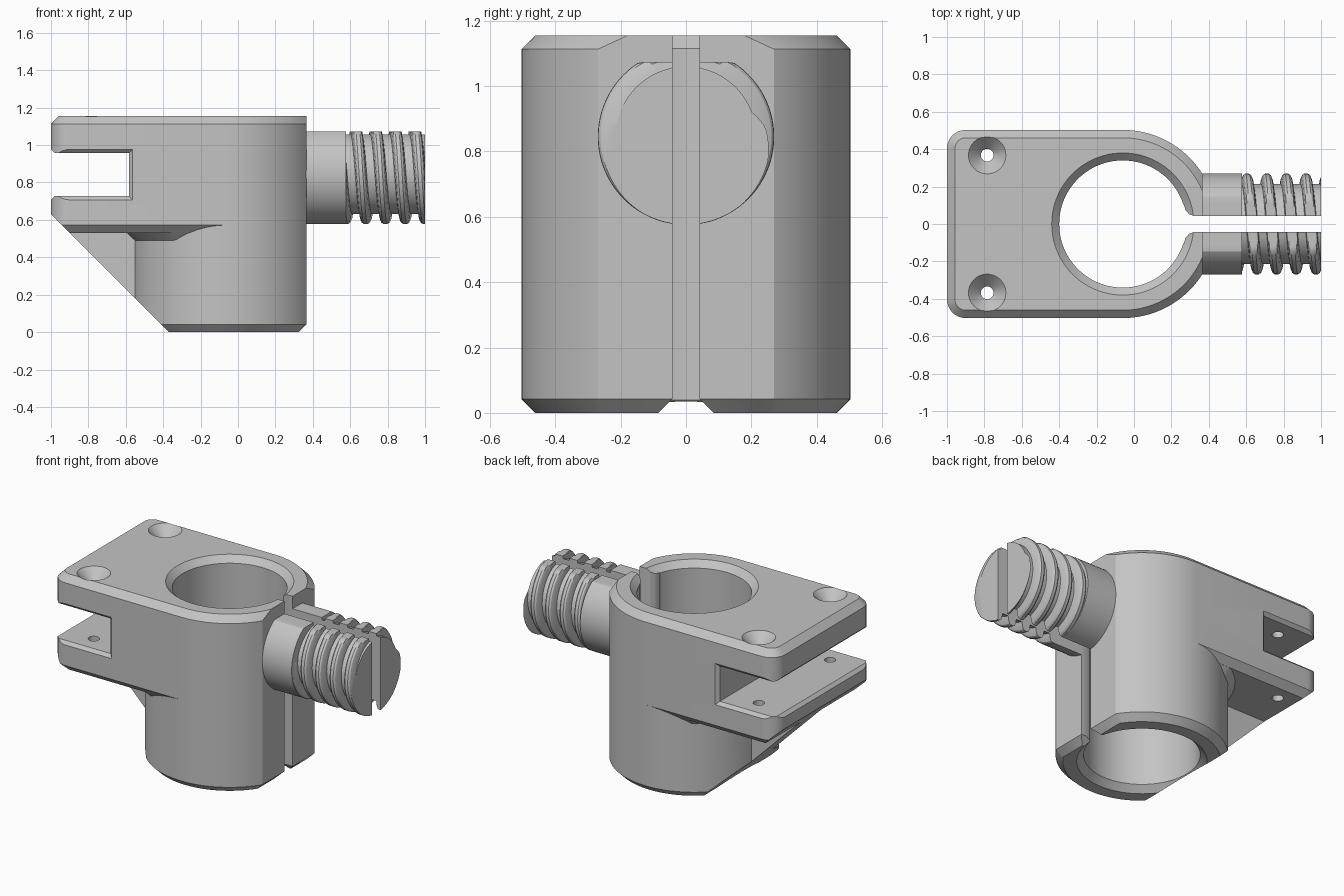
import bpy, bmesh
from math import pi, cos, sin, acos, radians

cube = bpy.data.objects.get("Cube")
if cube:
    bpy.data.objects.remove(cube, do_unlink=True)

grey = bpy.data.materials.new("plain grey")
grey.use_nodes = True
grey.diffuse_color = (0.55, 0.55, 0.55, 1)
grey.node_tree.nodes["Principled BSDF"].inputs["Base Color"].default_value = grey.diffuse_color

CX, R, FLAT, CH = -0.06, 0.503, 0.365, 0.042   # barrel centre, radius, flat, chamfer
TOP, BORE, SLIT = 1.155, 0.34, 0.042
SZ, SR, PITCH = 0.845, 0.27, 0.105             # stud axis height, radius, thread pitch


def loft(name, rings):
    """Skin a list of equal-length 3D rings into a solid."""
    bm = bmesh.new()
    rows = [[bm.verts.new(p) for p in ring] for ring in rings]
    n = len(rows[0])
    for a, b in zip(rows, rows[1:]):
        for i in range(n):
            j = (i + 1) % n
            bm.faces.new((a[i], a[j], b[j], b[i]))
    bm.faces.new(rows[0][::-1])
    bm.faces.new(rows[-1])
    bmesh.ops.remove_doubles(bm, verts=bm.verts, dist=1e-5)
    bmesh.ops.recalc_face_normals(bm, faces=bm.faces)
    mesh = bpy.data.meshes.new(name)
    bm.to_mesh(mesh)
    bm.free()
    mesh.materials.append(grey)
    obj = bpy.data.objects.new(name, mesh)
    bpy.context.collection.objects.link(obj)
    return obj


def combine(target, other, mode):
    """Apply a boolean and drop the helper."""
    mod = target.modifiers.new("bool", 'BOOLEAN')
    mod.operation, mod.object, mod.solver = mode, other, 'EXACT'
    bpy.context.view_layer.update()
    deps = bpy.context.evaluated_depsgraph_get()
    mesh = bpy.data.meshes.new_from_object(target.evaluated_get(deps))
    target.modifiers.clear()
    target.data = mesh
    bpy.data.objects.remove(other, do_unlink=True)


def at_z(pts, z):
    return [(x, y, z) for x, y in pts]


def prism_z(name, pts, z0, z1):
    return loft(name, [at_z(pts, z0), at_z(pts, z1)])


def box(name, x0, x1, y, z0, z1):
    return prism_z(name, [(x0, -y), (x1, -y), (x1, y), (x0, y)], z0, z1)


def arc(x, y, r, a0, a1, n):
    return [(x + r * cos(a0 + (a1 - a0) * i / n), y + r * sin(a0 + (a1 - a0) * i / n))
            for i in range(n + 1)]


def lathe(name, x, y, steps, n=96):
    return loft(name, [at_z(arc(x, y, r, 0, 2 * pi, n)[:-1], z) for r, z in steps])


def plate_ring(inset, z):
    """Rounded rectangle at one end, flattened round at the other."""
    r, c = R - inset, 0.1
    a = acos((FLAT - CX) / r)
    pts = arc(CX, 0, r, a, pi / 2, 20)
    pts += arc(-1 + c, R - c, c - inset, pi / 2, pi, 8)
    pts += arc(-1 + c, -R + c, c - inset, pi, 1.5 * pi, 8)
    pts += arc(CX, 0, r, -pi / 2, -a, 20)
    return at_z(pts, z)


def barrel_ring(inset, z):
    r = R - inset
    a = acos((FLAT - inset - CX) / r)
    pts = arc(CX, 0, r, a, pi / 2, 20) + arc(CX, 0, r, pi / 2, 1.5 * pi, 60)[1:-1]
    return at_z(pts + arc(CX, 0, r, -pi / 2, -a, 20), z)


def collar_ring(r, z, limit):
    pts = arc(CX, 0, r, pi / 2, 1.5 * pi, 60)
    return at_z([(x, max(-limit, min(limit, y))) for x, y in pts], z)


# Body: mounting plate, barrel, collar under the plate and central rib
body = loft("clamp_body", [plate_ring(CH, 0.53), plate_ring(0, 0.53 + CH),
                           plate_ring(0, TOP - CH), plate_ring(CH, TOP)])
barrel = loft("barrel", [barrel_ring(CH, 0), barrel_ring(0, CH), barrel_ring(0, 0.8)])
collar = loft("collar", [collar_ring(R - 0.002, 0.488, 0.418), collar_ring(0.543, 0.53, 0.46),
                         collar_ring(0.543, 0.55, 0.46)])
rib = box("rib", -0.97, -0.45, 0.11, 0.06, 0.65)
for part in (barrel, collar, rib):
    combine(body, part, 'UNION')

# Sloped underside at 45 degrees
slope = [(-1.6, -0.5), (0.13, -0.5), (-1.37, 1.0), (-1.6, 1.0)]
combine(body, loft("slope_cutter", [[(x, y, z) for x, z in slope] for y in (-1, 1)]), 'DIFFERENCE')


# Side slot between the two plates, with flared edges
def mouth(y, e):
    lo, hi, back = 0.727 - e, 0.957 + e, -0.583 + e
    pts = [(back, lo), (-0.98, lo), (-1.02, lo - 0.04), (-1.02, hi + 0.04), (-0.98, hi), (back, hi)]
    return [(x, y, z) for x, z in pts]


combine(body, loft("mouth_cutter", [mouth(-0.523, 0.04), mouth(-0.483, 0),
                                    mouth(0.483, 0), mouth(0.523, 0.04)]), 'DIFFERENCE')

# Bore with chamfered rims
combine(body, lathe("bore_cutter", CX, 0, [(BORE + 0.06, -0.02), (BORE, 0.04), (BORE, TOP - 0.04),
                                           (BORE + 0.06, TOP + 0.02)]), 'DIFFERENCE')

# Countersunk screw holes through both plates
for side in (-1, 1):
    combine(body, lathe("screw_cutter", -0.785, side * 0.368,
                        [(0.034, 0.3), (0.034, 1.085), (0.1, TOP), (0.11, TOP + 0.01)], 40), 'DIFFERENCE')

# Clamping slit, rounded where it meets the bore
combine(body, box("slit_cutter", 0.2, 0.5, SLIT, -0.1, 1.3), 'DIFFERENCE')
lip = [(0.325, SLIT), (0.295, 0.052), (0.275, 0.075), (0.266, 0.105)]
for (x0, y0), (x1, y1) in zip(lip, lip[1:]):
    outline = [(x0, -y0), (x0, y0), (x1, y1), (0.2, y1), (0.2, -y1), (x1, -y1)]
    combine(body, prism_z("lip_cutter", outline, -0.1, 1.3), 'DIFFERENCE')

# Bevel on the lower edges of the slit
wedge = [(-0.095, -0.01), (0.095, -0.01), (0.035, 0.05), (-0.035, 0.05)]
combine(body, loft("wedge_cutter", [[(x, y, z) for y, z in wedge] for x in (0.1, 0.5)]), 'DIFFERENCE')

# Threaded stud: two halves either side of the slit, flattened on top
THREAD_START, THREAD_END, CREST = 0.577, 1.0, 0.605
half = [(0.01, 0.269), (0.02, 0.262), (0.027, 0.245), (0.031, 0.215)]   # offset from crest, radius
offsets = [-d for d, r in reversed(half)] + [d for d, r in half]


def thread_radius(d):
    d = abs((d + PITCH / 2) % PITCH - PITCH / 2)
    for (d0, r0), (d1, r1) in zip(half, half[1:]):
        if d <= d1:
            return r0 + (r1 - r0) * max(0, d - d0) / (d1 - d0)
    return half[-1][1]


def stud_point(x, r, t, side):
    y = max(SLIT, side * r * cos(t)) * side
    return (x, y, min(1.073, SZ + r * sin(t)))


def stud_half(name, side):
    reach = acos(SLIT / SR)
    middle = 0 if side > 0 else pi
    angles = [middle - reach + 2 * reach * i / 40 for i in range(41)]
    rings = [[stud_point(x, SR, t, side) for t in angles] for x in (0.36, THREAD_START)]
    for turn in range(-2, 6):
        for d in offsets:
            ring = []
            for t in angles:
                crest = CREST + PITCH * t / (2 * pi)
                x = min(THREAD_END, max(THREAD_START, crest + PITCH * turn + d))
                ring.append(stud_point(x, thread_radius(x - crest), t, side))
            rings.append(ring)
    return loft(name, rings)


studs = [stud_half("threaded_stud_left", 1), stud_half("threaded_stud_right", -1)]

# Smooth round surfaces, crisp edges
for obj in [body] + studs:
    bpy.ops.object.select_all(action='DESELECT')
    obj.select_set(True)
    bpy.context.view_layer.objects.active = obj
    bpy.ops.object.shade_smooth_by_angle(angle=radians(25))
